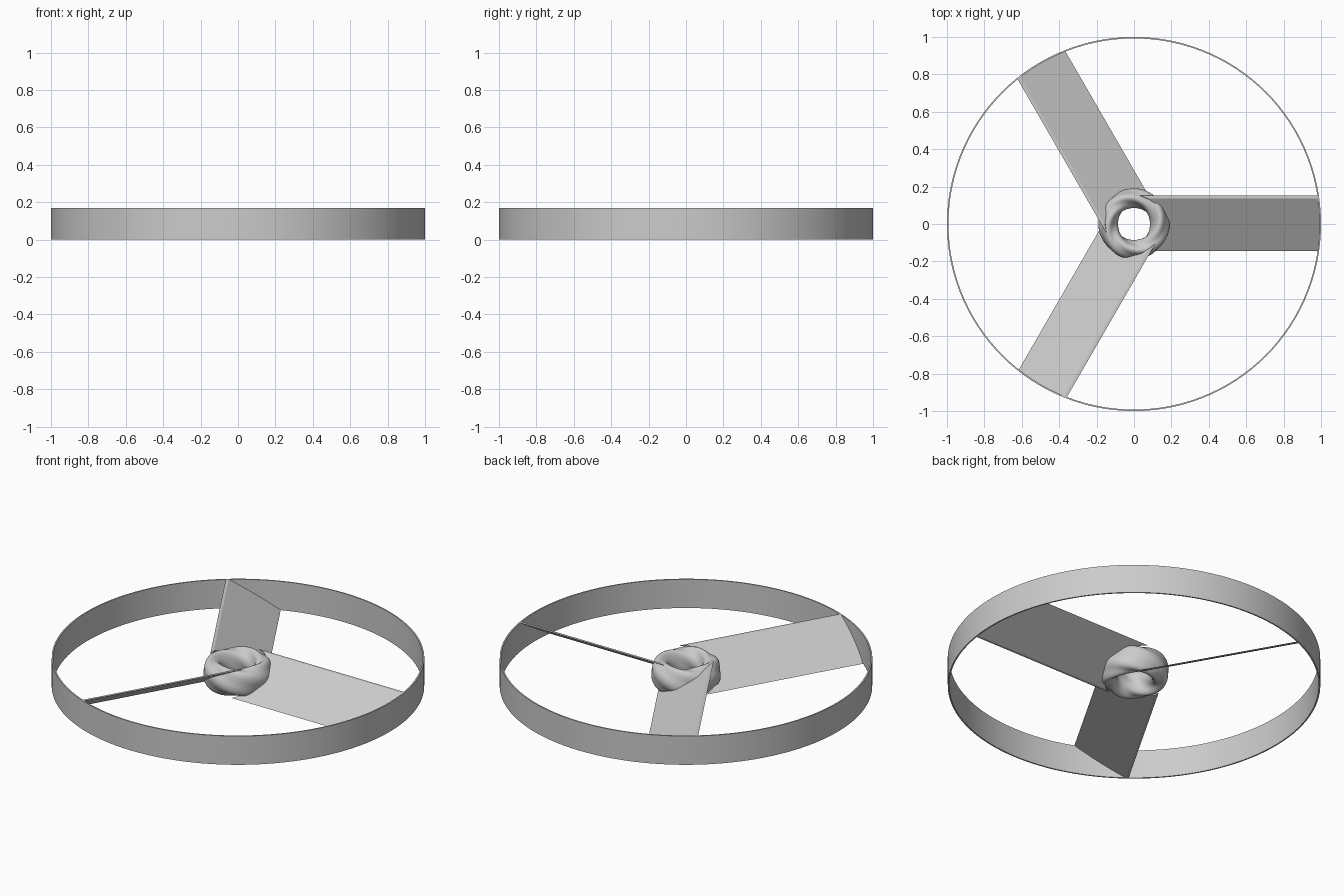
import bpy, bmesh, math
from mathutils import Matrix

if "Cube" in bpy.data.objects:
    bpy.data.objects.remove(bpy.data.objects["Cube"], do_unlink=True)

HEIGHT = 0.17
RING_IN = 0.992

grey = bpy.data.materials.new("plain_grey")
grey.use_nodes = True
grey.diffuse_color = (0.6, 0.6, 0.6, 1)
grey.node_tree.nodes["Principled BSDF"].inputs["Base Color"].default_value = (0.6, 0.6, 0.6, 1)


def loft(name, sections, closed):
    """Skin a row of equal closed sections, capping the ends if it is open."""
    bm = bmesh.new()
    rows = [[bm.verts.new(p) for p in s] for s in sections]
    n, m = len(rows), len(rows[0])
    for i in range(n if closed else n - 1):
        a, b = rows[i], rows[(i + 1) % n]
        for j in range(m):
            k = (j + 1) % m
            bm.faces.new((a[j], b[j], b[k], a[k]))
    if not closed:
        bm.faces.new(rows[0])
        bm.faces.new(rows[-1])
    bmesh.ops.recalc_face_normals(bm, faces=bm.faces)
    mesh = bpy.data.meshes.new(name)
    bm.to_mesh(mesh)
    bm.free()
    mesh.materials.append(grey)
    obj = bpy.data.objects.new(name, mesh)
    bpy.context.collection.objects.link(obj)
    return obj


def smooth(obj):
    bpy.ops.object.select_all(action="DESELECT")
    obj.select_set(True)
    bpy.context.view_layer.objects.active = obj
    bpy.ops.object.shade_smooth_by_angle(angle=math.radians(35))


def around(profile, angle):
    c, s = math.cos(angle), math.sin(angle)
    return [(r * c, r * s, z) for r, z in profile]


# Outer ring: a thin upright band
band = [(RING_IN, 0), (1, 0), (1, HEIGHT), (RING_IN, HEIGHT)]
STEPS = 120
ring = loft("outer_ring", [around(band, math.tau * i / STEPS) for i in range(STEPS)], True)
smooth(ring)


# Hub: a thick ring whose soft square section twists on its way round
def hub_section(angle, count=40):
    pts = []
    for j in range(count):
        t = math.tau * j / count
        swell = 1 + 0.08 * math.cos(4 * (t + angle))
        pts.append((0.138 + 0.049 * swell * math.cos(t),
                    HEIGHT / 2 + 0.078 * swell * math.sin(t)))
    return around(pts, angle)


hub = loft("hub", [hub_section(math.tau * i / STEPS) for i in range(STEPS)], True)
smooth(hub)

# Blades: slanted plates trimmed flat at top and bottom, fitted to hub and ring
LOW, HIGH, FLAT = -0.144, 0.136, 0.016
CUTS = 12


def blade_section(f):
    z = HEIGHT * f
    y0 = LOW + (HIGH - LOW) * f
    pts = []
    for y, radius in ((y0, 0.155), (y0, RING_IN + 0.003),
                      (y0 + FLAT, RING_IN + 0.003), (y0 + FLAT, 0.155)):
        pts.append((math.sqrt(radius ** 2 - y ** 2), y, z))
    return pts


for i in range(3):
    blade = loft(f"blade_{i + 1}", [blade_section(k / CUTS) for k in range(CUTS + 1)], False)
    blade.data.transform(Matrix.Rotation(math.tau * i / 3, 4, "Z"))
